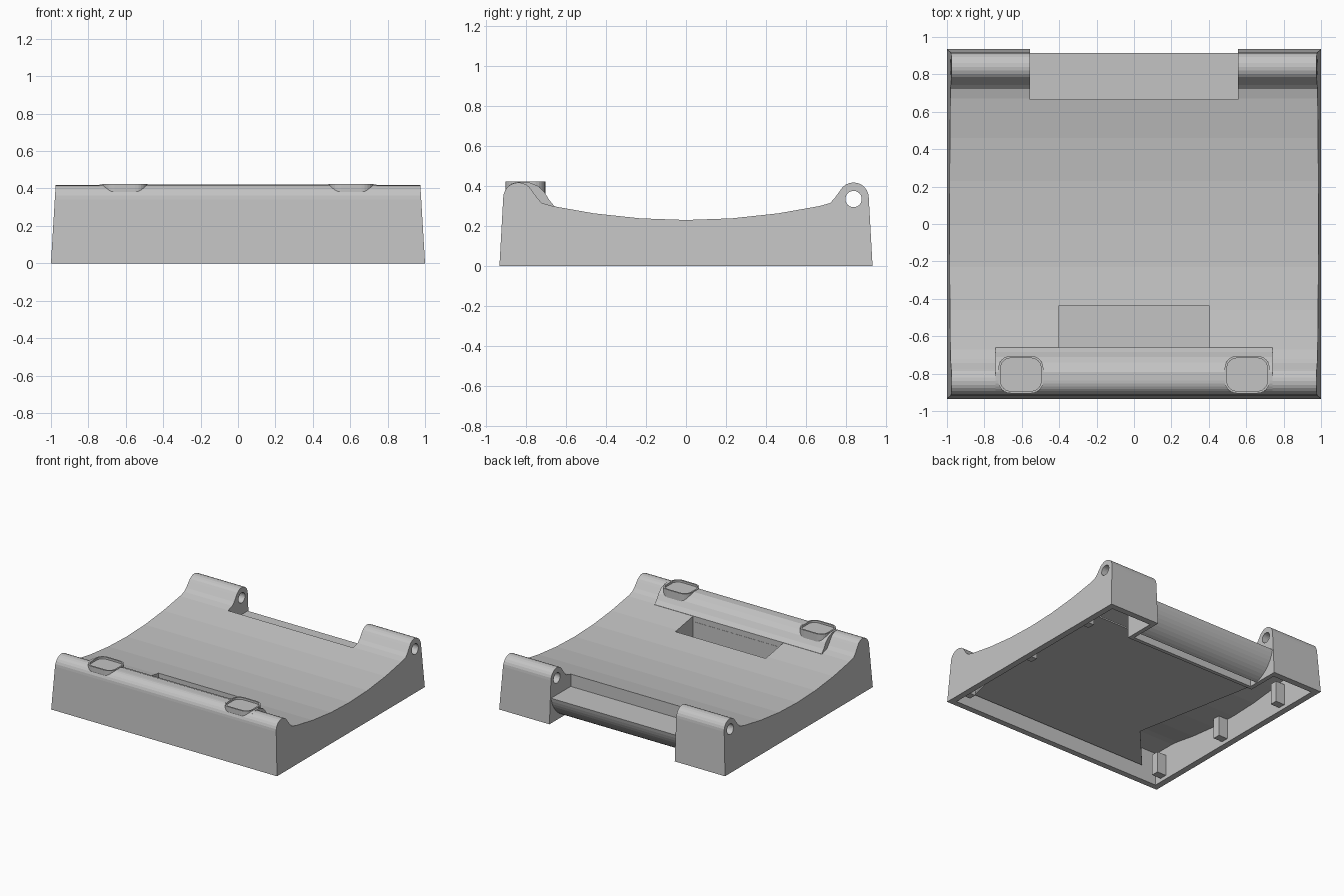
import bpy, bmesh, math
from mathutils import Vector

cube = bpy.data.objects.get("Cube")
if cube:
    bpy.data.objects.remove(cube, do_unlink=True)

grey = bpy.data.materials.new("light_grey")
grey.use_nodes = True
colour = (0.55, 0.55, 0.55, 1)
grey.diffuse_color = colour
grey.node_tree.nodes["Principled BSDF"].inputs["Base Color"].default_value = colour


def extrude(name, outline, place, direction):
    """Closed outline, placed in space and extruded along a direction."""
    bm = bmesh.new()
    face = bm.faces.new([bm.verts.new(place(*p)) for p in outline])
    new = bmesh.ops.extrude_face_region(bm, geom=[face])["geom"]
    verts = [v for v in new if isinstance(v, bmesh.types.BMVert)]
    bmesh.ops.translate(bm, verts=verts, vec=Vector(direction))
    bmesh.ops.recalc_face_normals(bm, faces=bm.faces)
    mesh = bpy.data.meshes.new(name)
    bm.to_mesh(mesh)
    bm.free()
    obj = bpy.data.objects.new(name, mesh)
    mesh.materials.append(grey)
    bpy.context.collection.objects.link(obj)
    return obj


def side_profile(name, outline, half_width):
    return extrude(name, outline, lambda y, z: (-half_width, y, z), (2 * half_width, 0, 0))


def slab(name, outline, z0, z1):
    return extrude(name, outline, lambda x, y: (x, y, z0), (0, 0, z1 - z0))


def box(name, x0, x1, y0, y1, z0, z1):
    return slab(name, [(x0, y0), (x1, y0), (x1, y1), (x0, y1)], z0, z1)


def arc(cy, cz, r, start, end, steps):
    angles = [math.radians(start + (end - start) * i / steps) for i in range(steps + 1)]
    return [(cy + r * math.cos(a), cz + r * math.sin(a)) for a in angles]


def cut(cutter, *objects):
    for obj in objects:
        mod = obj.modifiers.new("cut", "BOOLEAN")
        mod.operation = "DIFFERENCE"
        mod.solver = "EXACT"
        mod.object = cutter
        bpy.context.view_layer.objects.active = obj
        bpy.ops.object.modifier_apply(modifier=mod.name)
    bpy.data.objects.remove(cutter, do_unlink=True)


def dish(y, base):
    return (y, base + 0.156 * y * y)


# Dished body with a rounded ridge at the front and back
ridge = arc(0.84, 0.342, 0.076, 0, 150, 10) + [(0.744, 0.338), (0.722, 0.315), (0.67, 0.3)]
half = [(0.935, 0)] + ridge + [dish(y, 0.23) for y in (0.46, 0.23, 0)]
body = side_profile("body", half + [(-y, z) for y, z in reversed(half[:-1])], 1)
for v in body.data.vertices:
    v.co.x *= 1 - 0.06 * v.co.z

# Hollow underside that follows the dish, with a chamber in each back corner
cavity = [(0.635, -0.1), (-0.89, -0.1), (-0.88, 0.26), (-0.7, 0.26)]
cavity += [dish(y, 0.19) for y in (-0.64, -0.46, -0.23, 0, 0.23, 0.46, 0.635)]
cut(side_profile("main_cavity", cavity, 0.95), body)
for s in (-1, 1):
    x0, x1 = sorted((s * 0.59, s * 0.95))
    cut(box("corner_cavity", x0, x1, 0.6, 0.885, -0.1, 0.25), body)

# Hinge notch and pin hole
cut(box("notch", -0.555, 0.555, 0.665, 1.1, -0.1, 0.6), body)
cut(side_profile("pin_hole", arc(0.84, 0.335, 0.041, 0, 345, 23), 1.2), body)

# Finger pocket with walls reaching down to the inner plate
frame = box("pocket_walls", -0.42, 0.42, -0.68, -0.415, 0.11, 0.255)
cut(box("pocket", -0.4, 0.4, -0.66, -0.435, 0, 0.6), body, frame)

# Inner plate, open towards one side
slab("inner_plate", [(0.84, 0.6), (0.84, -0.69), (0.8, -0.86), (-0.8, -0.86),
                     (-0.47, -0.49), (-0.68, 0.6)], 0.1, 0.112)

# Curved shell below the hinge notch
shell = [(0.665, 0.2)] + arc(0.665, 0.25, 0.255, -11, -75, 10)
shell += arc(0.665, 0.25, 0.22, -75, -24, 8) + [(0.665, 0.16)]
side_profile("hinge_trough", shell, 0.555)

# Wider insert along the front ridge
insert = [(-0.9, 0.27), (-0.908, 0.37)] + arc(-0.838, 0.344, 0.076, 150, 90, 5)
insert += [(-0.79, 0.42), (-0.74, 0.4), (-0.71, 0.37), (-0.685, 0.33), (-0.66, 0.3), (-0.66, 0.27)]
front_insert = side_profile("front_insert", insert, 0.74)


def pad_outline(s, radius):
    points = []
    for cx, cy, a in ((1, 1, 0), (-1, 1, 90), (-1, -1, 180), (1, -1, 270)):
        points += arc(s * 0.605 + cx * 0.055, -0.805 + cy * 0.035, radius, a, a + 90, 6)
    return points


# Rounded pads on the insert, each with a thin rim
for side, s in (("left", 1), ("right", -1)):
    pad = slab(side + "_pad", pad_outline(s, 0.065), 0.34, 0.424)
    cut(slab("pad_recess", pad_outline(s, 0.053), 0.408, 0.5), pad, front_insert, body)

# Small posts inside the underside
for side, s in (("left", 1), ("right", -1)):
    for end, y in (("front", -0.8), ("middle", -0.1), ("back", 0.55)):
        x0, x1 = sorted((s * 0.87, s * 0.955))
        box(side + "_" + end + "_post", x0, x1, y - 0.03, y + 0.03, 0.03, 0.2)
